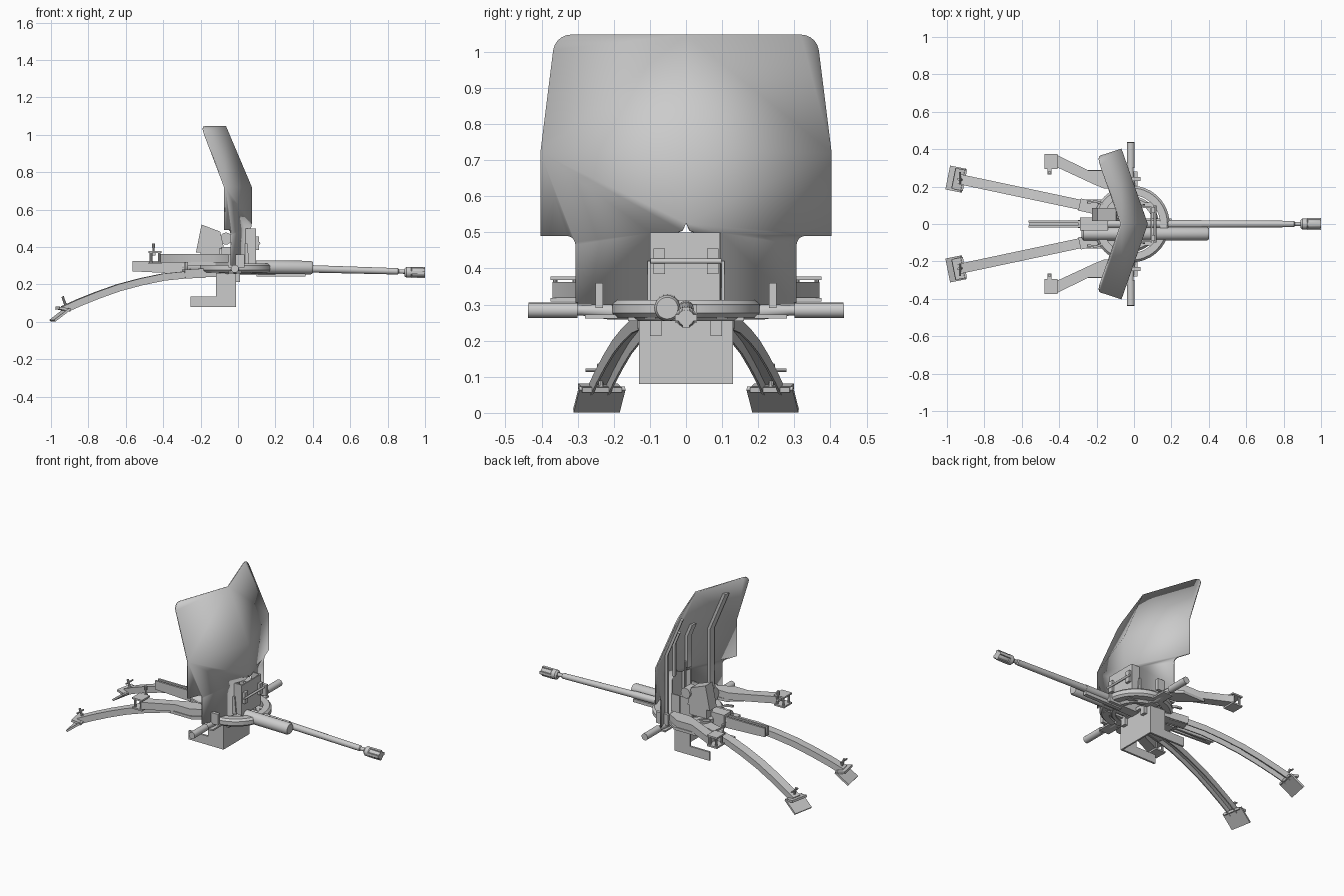
import bpy, bmesh, math
from mathutils import Vector as V

if "Cube" in bpy.data.objects:
    bpy.data.objects.remove(bpy.data.objects["Cube"])


def finish(name, bm, mirror=False, thick=0, offset=-1):
    bmesh.ops.recalc_face_normals(bm, faces=bm.faces)
    me = bpy.data.meshes.new(name)
    bm.to_mesh(me)
    bm.free()
    me.shade_smooth()
    me.set_sharp_from_angle(angle=math.radians(32))
    ob = bpy.data.objects.new(name, me)
    bpy.context.collection.objects.link(ob)
    if mirror:
        ob.modifiers.new("mirror", 'MIRROR').use_axis = (False, True, False)
    if thick:
        s = ob.modifiers.new("thickness", 'SOLIDIFY')
        s.thickness, s.offset = thick, offset
    return ob


def loft(name, rings, mirror=False, closed=False):
    """Skin a list of equal vertex rings, capping the ends unless closed."""
    bm = bmesh.new()
    vs = [[bm.verts.new(p) for p in r] for r in rings]
    n = len(vs[0])
    pairs = list(zip(vs, vs[1:])) + ([(vs[-1], vs[0])] if closed else [])
    for a, b in pairs:
        for i in range(n):
            j = (i + 1) % n
            bm.faces.new((a[i], a[j], b[j], b[i]))
    if not closed:
        bm.faces.new(vs[0])
        bm.faces.new(vs[-1])
    return finish(name, bm, mirror)


def box(name, lo, hi, mirror=False):
    (a, b, c), (d, e, f) = lo, hi
    return loft(name, [[(x, b, c), (x, e, c), (x, e, f), (x, b, f)] for x in (a, d)], mirror)


def prism_y(name, pts, y0, y1, mirror=False):
    return loft(name, [[(x, y, z) for x, z in pts] for y in (y0, y1)], mirror)


def prism_z(name, pts, z0, z1, mirror=False):
    return loft(name, [[(x, y, z) for x, y in pts] for z in (z0, z1)], mirror)


def tube(name, pts, radii, mirror=False, n=20):
    """Round bar through points, one radius per point, along first-to-last axis."""
    pts = [V(p) for p in pts]
    q = (pts[-1] - pts[0]).to_track_quat('Z', 'Y')
    ang = [2 * math.pi * i / n for i in range(n)]
    return loft(name, [[p + q @ V((r * math.cos(a), r * math.sin(a), 0)) for a in ang]
                       for p, r in zip(pts, radii)], mirror)


def sweep(name, pts, profile, mirror=False):
    """Sweep a (side, up) profile along a path."""
    pts = [V(p) for p in pts]
    rings = []
    for i, p in enumerate(pts):
        t = (pts[min(i + 1, len(pts) - 1)] - pts[max(i - 1, 0)]).normalized()
        s = t.cross(V((0, 0, 1))).normalized()
        u = s.cross(t)
        rings.append([p + s * a + u * b for a, b in profile])
    return loft(name, rings, mirror)


def rect(w, h):
    return [(-w / 2, -h / 2), (w / 2, -h / 2), (w / 2, h / 2), (-w / 2, h / 2)]


def race(name, r0, r1, z0, z1, c=(-0.015, 0), n=48):
    rings = []
    for i in range(n):
        a = 2 * math.pi * i / n
        rings.append([(c[0] + r * math.cos(a), c[1] + r * math.sin(a), z)
                      for r, z in ((r0, z0), (r1 - .012, z0), (r1, z0 + .012),
                                   (r1, z1 - .012), (r1 - .012, z1), (r0, z1))])
    return loft(name, rings, closed=True)


def on_shield(y, z, back=0):
    return (0.07 - 0.35 * y - 0.424 * max(0, z - 0.72) - back, y, z)


# Shield: swept-back halves, folded rearward at mid height
def arc(cy, cz, r, a0, a1, n=5):
    return [(cy + r * math.cos(math.radians(a0 + (a1 - a0) * i / n)),
             cz + r * math.sin(math.radians(a0 + (a1 - a0) * i / n))) for i in range(n + 1)]


lower = [(0, .72), (0, .525), (.01, .505), (.025, .498), (.095, .498), (.095, .30), (.305, .30)]
lower += arc(.33, .465, .025, 180, 90) + [(.402, .49), (.402, .72)]
upper = [(0, .72), (.402, .72)] + arc(.317, .996, .05, 8, 90) + [(0, 1.046)]
bm = bmesh.new()
for outline in (lower, upper):
    bm.faces.new([bm.verts.new(on_shield(y, z)) for y, z in outline])
bmesh.ops.remove_doubles(bm, verts=bm.verts, dist=1e-4)
finish("shield", bm, True, 0.008, 0)

# Stiffener bars on the rear of the shield
for name, y, top in (("shield_outer_rib", .22, .97), ("shield_inner_rib", .07, .80)):
    zs = (.52 if y < .1 else .34, .72, top)
    loft(name, [[on_shield(y + dy, z, b) for dy, b in
                 ((-.014, .0), (.014, .0), (.014, .022), (-.014, .022))] for z in zs], True)
box("shield_foot", (-.05, .23, .29), (.035, .25, .36), True)

# Hinged centre flap with its hinges
box("centre_flap", (.088, -.1, .31), (.096, .092, .50))
box("flap_side", (.03, .086, .31), (.094, .094, .50), True)
box("flap_hinge", (.094, .058, .385), (.112, .09, .455), True)
tube("flap_hinge_pin", [(.112, -.098, .42), (.112, .098, .42)], [.007] * 2)

# Traversing ring and turntable
race("traverse_ring", .155, .205, .264, .312)
race("inner_ring", .115, .148, .255, .285)
box("turntable_beam", (-.16, .085, .26), (.13, .115, .285), True)
box("turntable_crossbeam", (-.05, -.16, .255), (.01, .16, .275))

# Axle stubs on both sides
tube("axle_stub", [(-.017, .14, .28), (-.017, .21, .28), (-.017, .29, .284), (-.017, .30, .284),
                   (-.017, .30, .284), (-.017, .437, .284)],
     [.022, .022, .014, .014, .021, .021], True)
box("axle_bracket", (-.05, .19, .262), (.02, .28, .272), True)

# Ground box under the mount: front plate with cranked side plates
box("ground_box_front", (-.02, -.13, .08), (-.01, .13, .26))
prism_y("ground_box_side", [(-.255, .08), (-.01, .08), (-.01, .26), (-.118, .26),
                            (-.118, .135), (-.255, .135)], .118, .13, True)
box("ground_box_hinge", (-.012, .068, .213), (.01, .10, .255), True)

# Curved channel-section trails
channel = [(-.027, -.02), (-.021, -.02), (-.021, .012), (.021, .012), (.021, -.02),
           (.027, -.02), (.027, .018), (-.027, .018)]
path = [(-.18, .255), (-.28, .252), (-.4, .24), (-.52, .215), (-.64, .183),
        (-.75, .144), (-.85, .104), (-.935, .066)]
sweep("trail", [(x, .08 + (-.18 - x) * .212, z) for x, z in path], channel, True)
sweep("trail_root", [(-.09, .075, .262), (-.19, .082, .262), (-.29, .104, .256)],
      rect(.066, .046), True)

# Spades, foot plates and locking handles
sweep("spade", [(-.912, .232, .068), (-.992, .248, .006)], rect(.13, .012), True)
sweep("spade_foot", [(-.905, .232, .063), (-.965, .244, .074)], rect(.112, .014), True)
tube("spade_pin", [(-.915, .235, .07), (-.938, .24, .135)], [.007] * 2, True, 10)
tube("spade_handle", [(-.93, .212, .118), (-.93, .278, .118)], [.005] * 2, True, 8)

# Side arms with end brackets
prism_z("side_arm", [(-.415, .305), (-.415, .37), (-.24, .285), (-.135, .285), (-.05, .235),
                     (-.05, .19), (-.16, .19), (-.21, .21)], .318, .362, True)
prism_z("arm_gusset", [(-.27, .29), (-.12, .29), (-.03, .23), (-.06, .18), (-.15, .19)],
        .302, .32, True)
for z in (.308, .368):
    box("arm_bracket_plate", (-.478, .295, z), (-.408, .375, z + .010), True)
for x in (-.465, -.422):
    for y in (.308, .362):
        tube("arm_bracket_post", [(x, y, .31), (x, y, .37)], [.007] * 2, True, 10)
tube("bracket_knob", [(-.452, .275, .36), (-.452, .275, .395), (-.452, .275, .395),
                      (-.452, .275, .42)], [.005, .005, .009, .009], True, 10)
box("knob_lug", (-.462, .265, .355), (-.442, .30, .37), True)

# Barrel with slotted muzzle brake
tube("barrel", [(-.3, 0, .297), (.36, 0, .284), (.36, 0, .284), (.855, 0, .270), (.86, 0, .27),
                (.895, 0, .268)], [.022, .022, .020, .017, .011, .012])
tube("muzzle_brake", [(.89, 0, .265), (.90, 0, .265), (.925, 0, .265), (.93, 0, .265),
                      (.995, 0, .263), (1.0, 0, .263)], [.020, .029, .029, .025, .025, .022], n=16)
for a in range(4):
    dy, dz = ((1, 0), (-1, 0), (0, 1), (0, -1))[a]
    box("brake_rib", (.925, dy * .022 - .009, .264 + dz * .02 - .009),
        (1.0, dy * .022 + .009, .264 + dz * .02 + .009))

# Recuperator cylinder, cradle and lower rack
tube("recuperator", [(-.28, -.052, .297), (-.27, -.052, .297), (.39, -.052, .290),
                     (.40, -.052, .290)], [.022, .036, .036, .030])
box("cradle", (-.27, -.03, .25), (.2, .03, .30))
box("elevation_rack", (.1, -.012, .242), (.36, .012, .262))

# Breech slide
prism_y("breech_slide", [(-.565, .27), (-.25, .255), (-.25, .325), (-.41, .325), (-.565, .325)],
        -.02, -.008)
prism_y("breech_slide_right", [(-.565, .27), (-.25, .255), (-.25, .325), (-.565, .325)], .008, .02)
box("slide_floor", (-.56, -.02, .272), (-.25, .02, .284))
box("breech_block", (-.29, -.035, .258), (-.14, .035, .34))
box("mount_cheek", (-.09, .05, .28), (.0, .07, .40), True)
prism_y("mount_brace", [(-.03, .31), (.06, .31), (.05, .42), (-.03, .42)], .098, .106, True)

# Aiming gear: tilted guard box, sight and handwheel
prism_y("gunner_guard", [(-.225, .37), (-.195, .52), (-.095, .482), (-.07, .37)], .015, .085)
box("guard_base", (-.20, .02, .31), (-.08, .08, .375))
tube("sight_drum", [(-.065, .03, .445), (-.065, .10, .445)], [.032] * 2)
tube("sight_post", [(-.03, .05, .36), (-.03, .05, .62)], [.008] * 2, False, 10)
tube("handwheel", [(-.10, -.14, .35), (-.085, -.14, .35)], [.045] * 2)
tube("handwheel_shaft", [(-.09, -.14, .35), (.0, -.14, .30)], [.008] * 2, False, 10)
for s in (-1, 1):
    sweep("traverse_lever", [(-.15, s * .10, .30), (-.2, s * .12, .32), (-.25, s * .115, .33)],
          rect(.012, .012))
